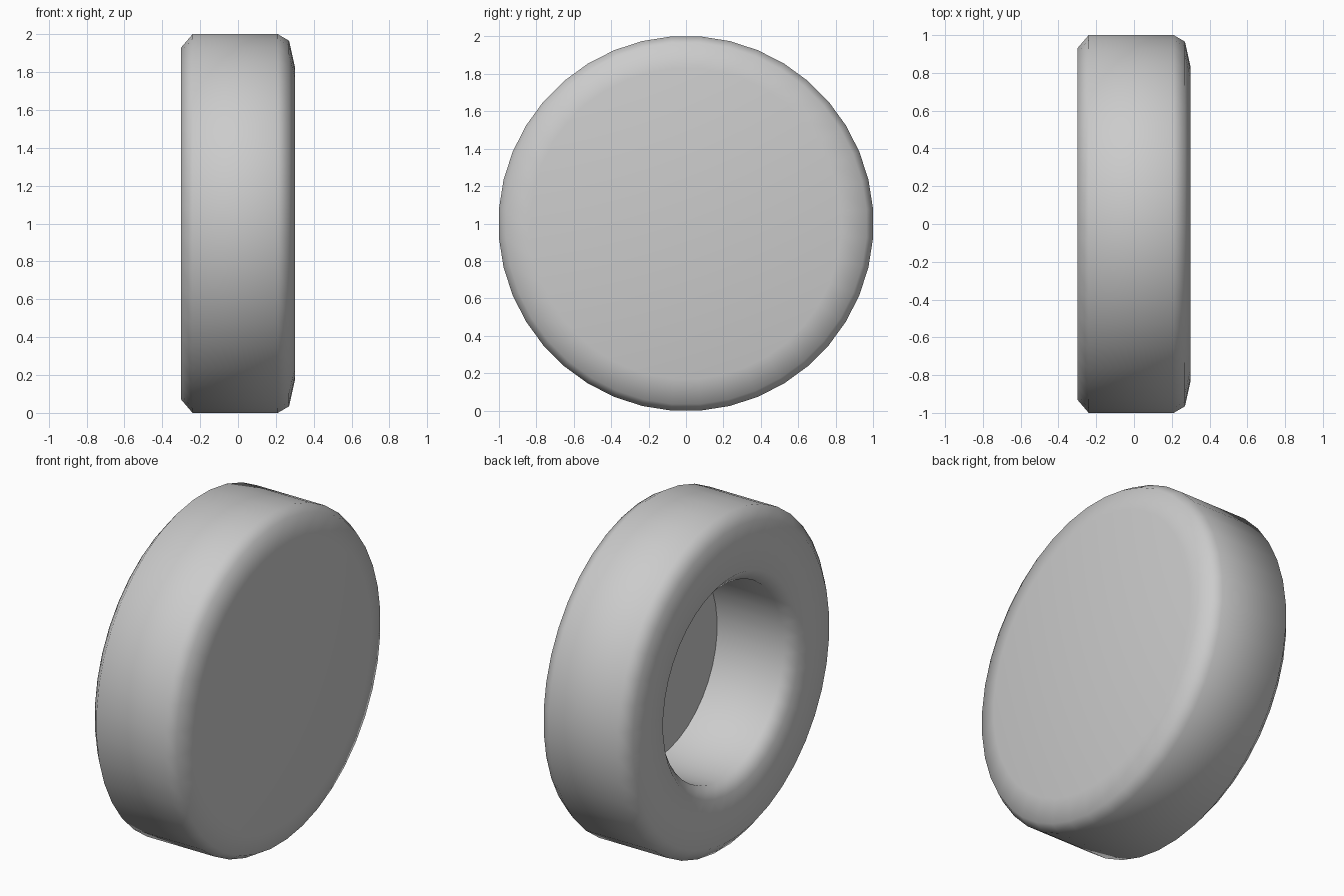
import bpy, bmesh, math

if "Cube" in bpy.data.objects:
    bpy.data.objects.remove(bpy.data.objects["Cube"])

SIDES = 40
FIT = 1 / math.cos(math.pi / SIDES)  # flats touch the bounding box

# (x, radius) from hollow floor, out of the hole, round the tread, to the closed face
profile = [(0.20, 0.58), (-0.24, 0.58), (-0.30, 0.645),
           (-0.30, 0.93), (-0.24, 1.0), (0.21, 1.0),
           (0.27, 0.965), (0.30, 0.83)]

bm = bmesh.new()
rings = []
for x, r in profile:
    ring = []
    for i in range(SIDES):
        a = 2 * math.pi * (i + 0.5) / SIDES
        ring.append(bm.verts.new((x, r * FIT * math.cos(a), 1 + r * FIT * math.sin(a))))
    rings.append(ring)

# wheel skin
for p, q in zip(rings, rings[1:]):
    for i in range(SIDES):
        j = (i + 1) % SIDES
        bm.faces.new((p[i], p[j], q[j], q[i]))

# hollow floor and closed outer face
bm.faces.new(rings[0])
bm.faces.new(rings[-1])
bmesh.ops.recalc_face_normals(bm, faces=bm.faces)

mesh = bpy.data.meshes.new("wheel")
bm.to_mesh(mesh)
bm.free()
wheel = bpy.data.objects.new("wheel", mesh)
bpy.context.collection.objects.link(wheel)

bpy.context.view_layer.objects.active = wheel
wheel.select_set(True)
bpy.ops.object.shade_smooth_by_angle(angle=math.radians(80))
